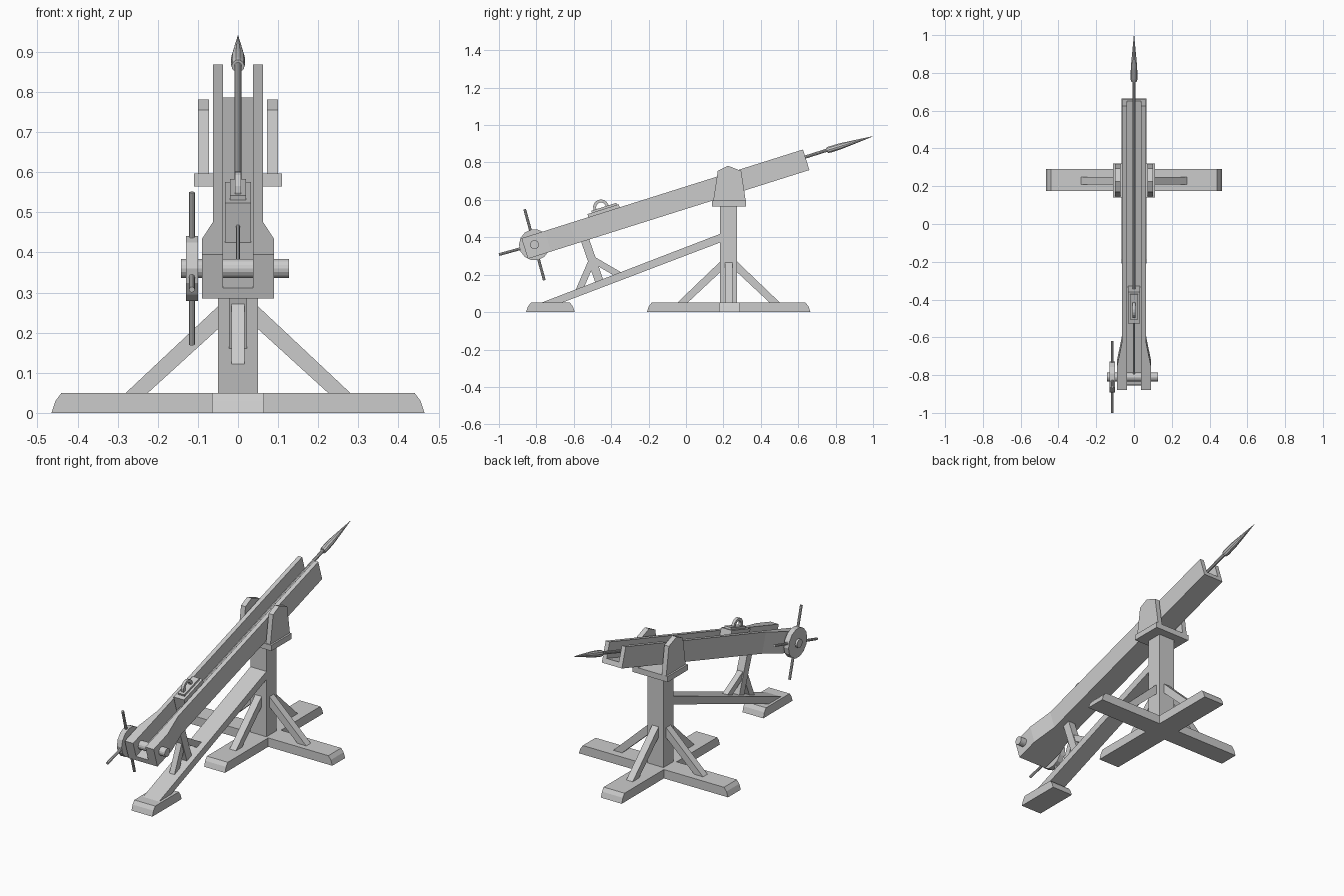
import bpy, bmesh
from math import radians, cos, sin, pi
from mathutils import Vector, Matrix

cube = bpy.data.objects.get("Cube")
if cube:
    bpy.data.objects.remove(cube)

wood = bpy.data.materials.new("plain grey")
wood.use_nodes = True
GREY = (0.6, 0.6, 0.6, 1)
wood.diffuse_color = GREY
wood.node_tree.nodes["Principled BSDF"].inputs["Base Color"].default_value = GREY

# Tilted frame of the launching trough: u along it, v up from its underside
TILT = radians(17.5)
ALONG = Vector((0, cos(TILT), sin(TILT)))
UP = Vector((0, -sin(TILT), cos(TILT)))
ORIGIN = Vector((0, -0.845, 0.285))


def tilted(x, u, v):
    return ORIGIN + Vector((x, 0, 0)) + ALONG * u + UP * v


def finish(name, bm):
    bmesh.ops.recalc_face_normals(bm, faces=bm.faces)
    mesh = bpy.data.meshes.new(name)
    bm.to_mesh(mesh)
    bm.free()
    mesh.materials.append(wood)
    obj = bpy.data.objects.new(name, mesh)
    bpy.context.scene.collection.objects.link(obj)
    return obj


def loft(name, start, end):
    """Solid between two matching outlines."""
    bm = bmesh.new()
    a = [bm.verts.new(p) for p in start]
    b = [bm.verts.new(p) for p in end]
    bm.faces.new(a)
    bm.faces.new(b)
    for i in range(len(a)):
        j = (i + 1) % len(a)
        bm.faces.new((a[i], a[j], b[j], b[i]))
    return finish(name, bm)


def side_prism(name, yz, x0, x1):
    return loft(name, [(x0, y, z) for y, z in yz], [(x1, y, z) for y, z in yz])


def tilted_box(name, x, u0, u1, v0, v1):
    outline = [(u0, v0), (u1, v0), (u1, v1), (u0, v1)]
    return loft(name, [tilted(-x, u, v) for u, v in outline],
                [tilted(x, u, v) for u, v in outline])


def box(name, x, y0, y1, z0, z1):
    return side_prism(name, [(y0, z0), (y1, z0), (y1, z1), (y0, z1)], -x, x)


def sleeper(name, half_length, half_width, centre_y, turned=False):
    """Flat timber with bevelled top ends."""
    c = 0.025
    outline = [(-half_length, 0), (half_length, 0), (half_length - 0.01, 0.03),
               (half_length - c, 0.05), (c - half_length, 0.05), (0.01 - half_length, 0.03)]
    obj = side_prism(name, outline, -half_width, half_width)
    turn = Matrix.Rotation(pi / 2, 4, "Z") if turned else Matrix()
    obj.data.transform(Matrix.Translation((0, centre_y, 0)) @ turn)


def turned_rod(name, a, b, profile, sides):
    """Rod from a to b; profile lists (fraction along, radius)."""
    a, b = Vector(a), Vector(b)
    turn = (b - a).to_track_quat("Z", "Y")
    bm = bmesh.new()
    rings = []
    for t, r in profile:
        rings.append([bm.verts.new(a.lerp(b, t) + turn @ Vector(
            (r * cos(2 * pi * i / sides), r * sin(2 * pi * i / sides), 0)))
            for i in range(sides)])
    bm.faces.new(rings[0])
    bm.faces.new(rings[-1])
    for p, q in zip(rings, rings[1:]):
        for i in range(sides):
            j = (i + 1) % sides
            bm.faces.new((p[i], p[j], q[j], q[i]))
    return finish(name, bm)


def rod(name, a, b, radius, sides=12):
    return turned_rod(name, a, b, [(0, radius), (1, radius)], sides)


def timber(name, a, b, thick, half_x):
    """Straight timber between two points of the side profile."""
    a, b = Vector(a), Vector(b)
    n = (b - a).normalized().orthogonal() * thick / 2
    return side_prism(name, [a - n, b - n, b + n, a + n], -half_x, half_x)


# Pedestal: crossed sleepers, post and four braces
POST_Y = 0.228
sleeper("base_lengthwise", 0.437, 0.065, POST_Y)
sleeper("base_crosswise", 0.465, 0.057, POST_Y + 0.005, True)
box("post", 0.05, 0.182, 0.272, 0.04, 0.57)
for i, reach in enumerate((0, 0.005, 0, 0.005)):
    outline = [(0.04, 0.275), (0.04, 0.218), (0.225 + reach, 0.045), (0.28 + reach, 0.045)]
    brace = side_prism("post_brace", outline, -0.02, 0.02)
    brace.data.transform(Matrix.Translation((0, POST_Y, 0)) @ Matrix.Rotation(i * pi / 2, 4, "Z"))

# Cradle holding the trough
box("cradle_plate", 0.11, 0.14, 0.32, 0.565, 0.597)
cheek = [(0.145, 0.59), (0.32, 0.59), (0.295, 0.755), (0.225, 0.782), (0.17, 0.755)]
for s in (-1, 1):
    side_prism("cradle_cheek", cheek, s * 0.072, s * 0.1)

# Front foot, sloping strut and forked prop
sleeper("front_foot", 0.13, 0.065, -0.725)
side_prism("sloping_strut", [(-0.8, 0.04), (-0.69, 0.04), (0.19, 0.375), (0.19, 0.421)], -0.05, 0.05)
timber("prop_post", (-0.545, 0.4), (-0.46, 0.155), 0.045, 0.022)
timber("prop_front_brace", (-0.503, 0.275), (-0.572, 0.115), 0.036, 0.016)
timber("prop_back_brace", (-0.505, 0.285), (-0.355, 0.198), 0.034, 0.016)

# Trough: floor and two walls that thicken at the front
LENGTH, HEIGHT = 1.578, 0.115
tilted_box("trough_floor", 0.045, 0, LENGTH, 0, 0.028)
plan = [(0.038, 0), (0.09, 0), (0.09, 0.13), (0.0625, 0.27), (0.0625, LENGTH), (0.038, LENGTH)]
for s in (-1, 1):
    loft("trough_wall", [tilted(s * x, u, 0) for x, u in plan],
         [tilted(s * x, u, HEIGHT) for x, u in plan])

# Winch: axle, disc and four spokes
HUB = Vector((0, -0.81, 0.36))
rod("winch_axle", HUB + Vector((-0.142, 0, 0)), HUB + Vector((0.127, 0, 0)), 0.024, 16)
rod("winch_disc", HUB + Vector((-0.13, 0, 0)), HUB + Vector((-0.1, 0, 0)), 0.083, 14)
for i in range(4):
    a = TILT - radians(2) + i * pi / 2
    d = Vector((0, cos(a), sin(a)))
    hub = HUB + Vector((-0.115, 0, 0))
    rod("winch_spoke", hub + d * 0.03, hub + d * 0.197, 0.0075, 8)

# Sliding catch with arched handle, and its pull rope
tilted_box("catch_block", 0.033, 0.375, 0.55, 0.028, 0.132)
tilted_box("catch_cap", 0.02, 0.40, 0.54, 0.13, 0.143)
arch_u, arch_v, steps = 0.455, 0.145, 10
bm = bmesh.new()
rings = []
for i in range(steps + 1):
    a = pi * (-0.1 + 1.2 * i / steps)
    rings.append([bm.verts.new(tilted(x, arch_u + r * cos(a), arch_v + r * sin(a)))
                  for r, x in ((0.026, -0.008), (0.042, -0.008), (0.042, 0.008), (0.026, 0.008))])
bm.faces.new(rings[0])
bm.faces.new(rings[-1])
for p, q in zip(rings, rings[1:]):
    for i in range(4):
        j = (i + 1) % 4
        bm.faces.new((p[i], p[j], q[j], q[i]))
finish("catch_handle", bm)
rod("pull_rope", tilted(0, 0.07, 0.07), tilted(0, 0.38, 0.07), 0.005, 8)

# Bolt: shaft and pointed head
rod("bolt_shaft", tilted(0, 0.54, 0.073), tilted(0, 1.74, 0.073), 0.009, 10)
turned_rod("bolt_head", tilted(0, 1.70, 0.072), tilted(0, 1.957, 0.07),
           [(0, 0.016), (0.06, 0.018), (0.3, 0.017), (0.65, 0.009), (1, 0.0008)], 10)
